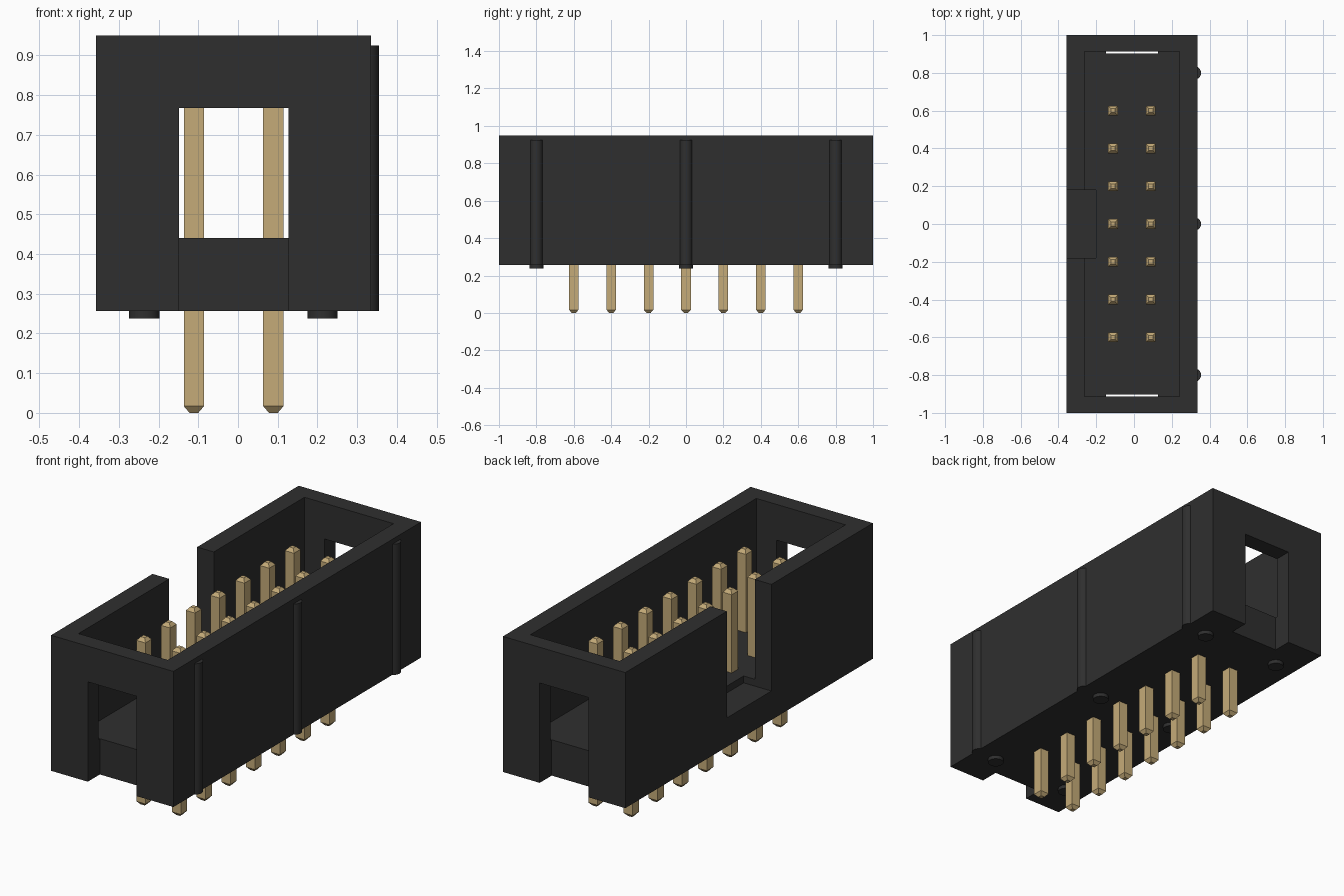
import bpy, bmesh, math
from mathutils import Matrix

default = bpy.data.objects.get("Cube")
if default:
    bpy.data.objects.remove(default, do_unlink=True)


def material(name, rgb):
    m = bpy.data.materials.new(name)
    m.use_nodes = True
    m.diffuse_color = (*rgb, 1)
    bsdf = next(n for n in m.node_tree.nodes if n.type == 'BSDF_PRINCIPLED')
    bsdf.inputs["Base Color"].default_value = (*rgb, 1)
    return m


black = material("black_plastic", (0.028, 0.028, 0.028))
gold = material("gold_metal", (0.56, 0.41, 0.19))


def make(name, bm, mat):
    bmesh.ops.recalc_face_normals(bm, faces=bm.faces)
    mesh = bpy.data.meshes.new(name)
    bm.to_mesh(mesh)
    bm.free()
    mesh.materials.append(mat)
    ob = bpy.data.objects.new(name, mesh)
    bpy.context.collection.objects.link(ob)
    return ob


def box(name, x, y, z, mat=black):
    bm = bmesh.new()
    spans = (x, y, z)
    size = [b - a for a, b in spans]
    mid = [(a + b) / 2 for a, b in spans]
    bmesh.ops.create_cube(bm, size=1, matrix=Matrix.Translation(mid) @ Matrix.Diagonal((*size, 1)))
    return make(name, bm, mat)


def cylinder(name, x, y, z, radius):
    bm = bmesh.new()
    bmesh.ops.create_cone(bm, cap_ends=True, segments=32, radius1=radius, radius2=radius,
                          depth=z[1] - z[0], matrix=Matrix.Translation((x, y, sum(z) / 2)))
    ob = make(name, bm, black)
    bpy.ops.object.select_all(action='DESELECT')
    ob.select_set(True)
    bpy.context.view_layer.objects.active = ob
    bpy.ops.object.shade_smooth_by_angle(angle=math.radians(40))
    return ob


# Shroud housing: block with pin cavity, keying notch and end slots cut out
housing = box("housing", (-0.357, 0.335), (-1, 1), (0.257, 0.95))
cutters = [
    box("cavity_cutter", (-0.263, 0.241), (-0.912, 0.912), (0.44, 1.1)),
    box("notch_cutter", (-0.5, -0.2), (-0.18, 0.18), (0.405, 1.2)),
    box("front_slot_cutter", (-0.149, 0.127), (-1.1, -0.903), (0.1, 0.767)),
    box("back_slot_cutter", (-0.149, 0.127), (0.903, 1.1), (0.1, 0.767)),
]
bpy.context.view_layer.objects.active = housing
for cutter in cutters:
    cutter.hide_render = True
    mod = housing.modifiers.new("cut", 'BOOLEAN')
    mod.operation = 'DIFFERENCE'
    mod.solver = 'EXACT'
    mod.object = cutter
    bpy.ops.object.modifier_apply(modifier=mod.name)
    bpy.data.objects.remove(cutter, do_unlink=True)

# Rounded side ribs and small standoff feet
for y in (-0.8, 0, 0.8):
    cylinder("side_rib", 0.32, y, (0.257, 0.925), 0.035)
    for x in (-0.236, 0.213):
        cylinder("standoff_foot", x, y, (0.238, 0.27), 0.038)


# Square contact pin with tapered tips at both ends
def pin(x, y):
    bm = bmesh.new()
    loops = []
    for z, h in ((0, 0.011), (0.017, 0.0255), (0.84, 0.0255), (0.857, 0.011)):
        loops.append([bm.verts.new((x + sx * h, y + sy * h, z))
                      for sx, sy in ((-1, -1), (1, -1), (1, 1), (-1, 1))])
    for a, b in zip(loops, loops[1:]):
        for i in range(4):
            j = (i + 1) % 4
            bm.faces.new((a[i], a[j], b[j], b[i]))
    bm.faces.new(loops[0])
    bm.faces.new(loops[-1])
    make("contact_pin", bm, gold)


for row in range(7):
    for x in (-0.111, 0.089):
        pin(x, (row - 3) * 0.2)
